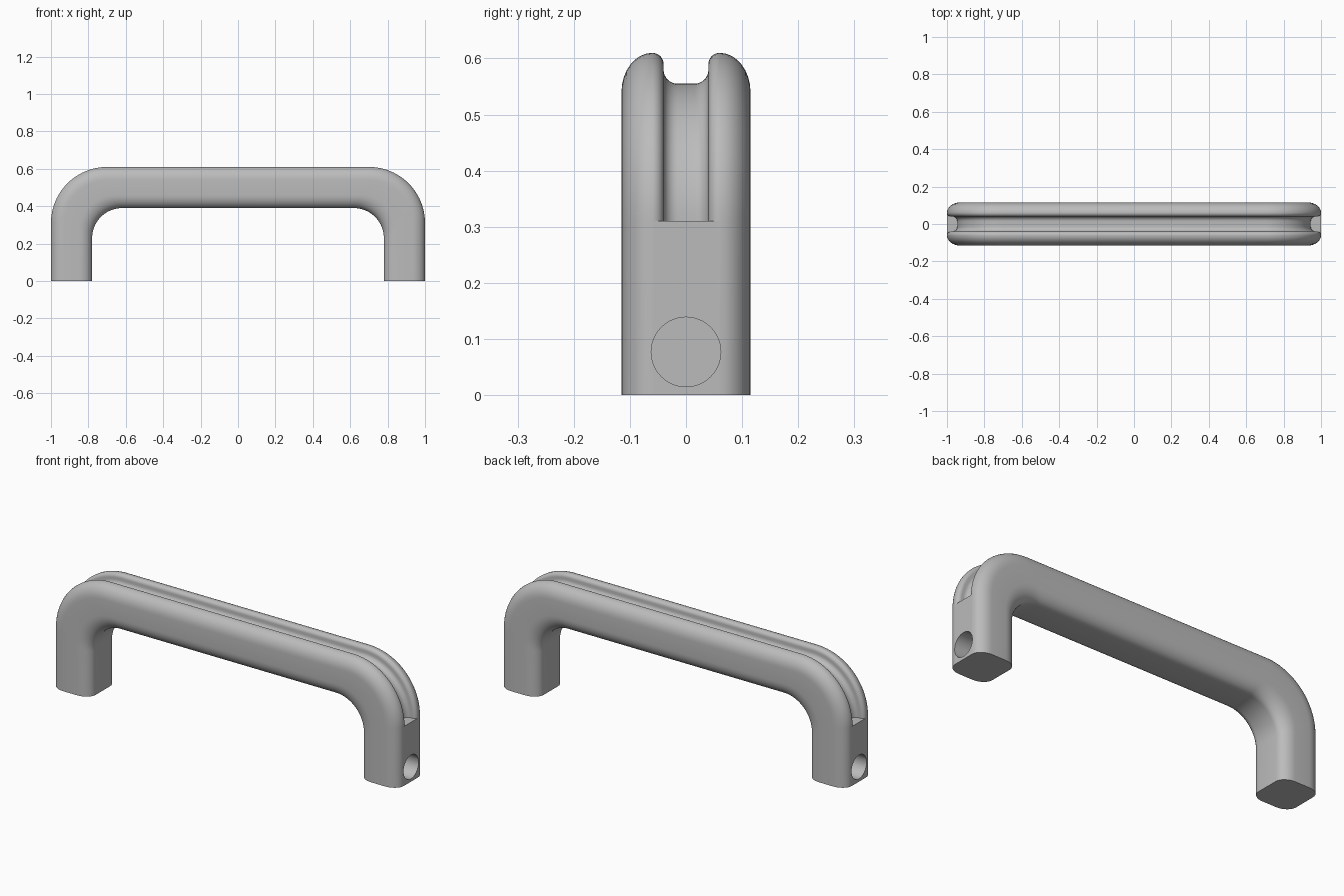
import bpy, bmesh, math

cube = bpy.data.objects.get("Cube")
if cube:
    bpy.data.objects.remove(cube, do_unlink=True)

# Main sizes: half length, height, bar depth, half width
LENGTH, HEIGHT, DEPTH, WIDTH = 1.0, 0.61, 0.22, 0.115
FLAT, CORNER, GROOVE = 0.06, 0.07, 0.055
OUTER_R, INNER_R = 0.30, 0.16
STEPS = 8

grey = bpy.data.materials.new("satin grey")
grey.use_nodes = True
grey.diffuse_color = (0.5, 0.5, 0.5, 1)
grey.node_tree.nodes["Principled BSDF"].inputs["Base Color"].default_value = (0.5, 0.5, 0.5, 1)


def arc(cy, cd, ry, rd, start, end):
    """Points (y, depth) along an elliptical arc, angles in degrees."""
    angles = [math.radians(start + (end - start) * i / STEPS) for i in range(STEPS + 1)]
    return [(cy + ry * math.cos(a), cd + rd * math.sin(a)) for a in angles]


def full_section(half):
    """Mirror a half section that starts and ends near the centre line."""
    return half + [(-y, d) for y, d in reversed(half)]


# Cross-sections: grooved bar and solid foot, with matching point counts
groove = arc(0.015, 0.03, 0.025, 0.025, 90, 0) + arc(FLAT, 0.02, 0.02, 0.02, 180, 270)
solid = [(FLAT * (i + 1) / len(groove), 0) for i in range(len(groove))]
body = arc(FLAT, CORNER, WIDTH - FLAT, CORNER, -90, 0)[1:]
body += arc(FLAT, DEPTH - CORNER, WIDTH - FLAT, CORNER, 0, 90)
grooved_section = full_section(groove + body)
solid_section = full_section(solid + body)


def bend_point(y, d, angle, side):
    """Place a section point on the bend; the radius shrinks with depth."""
    if d <= FLAT:
        r = OUTER_R - d
    else:
        r = OUTER_R - FLAT + (INNER_R - OUTER_R + FLAT) * (d - FLAT) / (DEPTH - FLAT)
    x = LENGTH - d - r + r * math.cos(angle)
    z = HEIGHT - d - r + r * math.sin(angle)
    return side * x, y, z


# Rings from one foot, over the top, to the other foot
def half_rings(side):
    rings = [[(side * (LENGTH - d), y, 0) for y, d in solid_section]]
    rings.append([bend_point(y, d, 0, side) for y, d in solid_section])
    for i in range(25):
        angle = math.pi / 2 * i / 24
        rings.append([bend_point(y, d, angle, side) for y, d in grooved_section])
    return rings


rings = half_rings(1) + half_rings(-1)[::-1]
bm = bmesh.new()
loops = [[bm.verts.new(p) for p in ring] for ring in rings]
count = len(grooved_section)
for a, b in zip(loops, loops[1:]):
    for i in range(count):
        j = (i + 1) % count
        bm.faces.new((a[i], a[j], b[j], b[i]))
bm.faces.new(loops[0])
bm.faces.new(loops[-1])
bmesh.ops.remove_doubles(bm, verts=bm.verts, dist=0.00001)
bmesh.ops.recalc_face_normals(bm, faces=bm.faces)
mesh = bpy.data.meshes.new("handle_bar")
bm.to_mesh(mesh)
bm.free()
mesh.materials.append(grey)
handle = bpy.data.objects.new("handle_bar", mesh)
bpy.context.collection.objects.link(handle)

# Blind round holes in the outer face of each foot
for side in (1, -1):
    bpy.ops.mesh.primitive_cylinder_add(vertices=48, radius=0.062, depth=0.3,
                                        location=(side * LENGTH, 0, 0.077),
                                        rotation=(0, math.pi / 2, 0))
    cutter = bpy.context.object
    cutter.name = "hole_cutter"
    cutter.hide_render = True
    cutter.data.materials.append(grey)
    cut = handle.modifiers.new("foot_hole", "BOOLEAN")
    cut.operation = "DIFFERENCE"
    cut.solver = "EXACT"
    cut.object = cutter
    bpy.ops.object.select_all(action="DESELECT")
    handle.select_set(True)
    bpy.context.view_layer.objects.active = handle
    bpy.ops.object.modifier_apply(modifier=cut.name)
    bpy.data.objects.remove(cutter, do_unlink=True)

bpy.ops.object.shade_smooth_by_angle(angle=math.radians(30))
